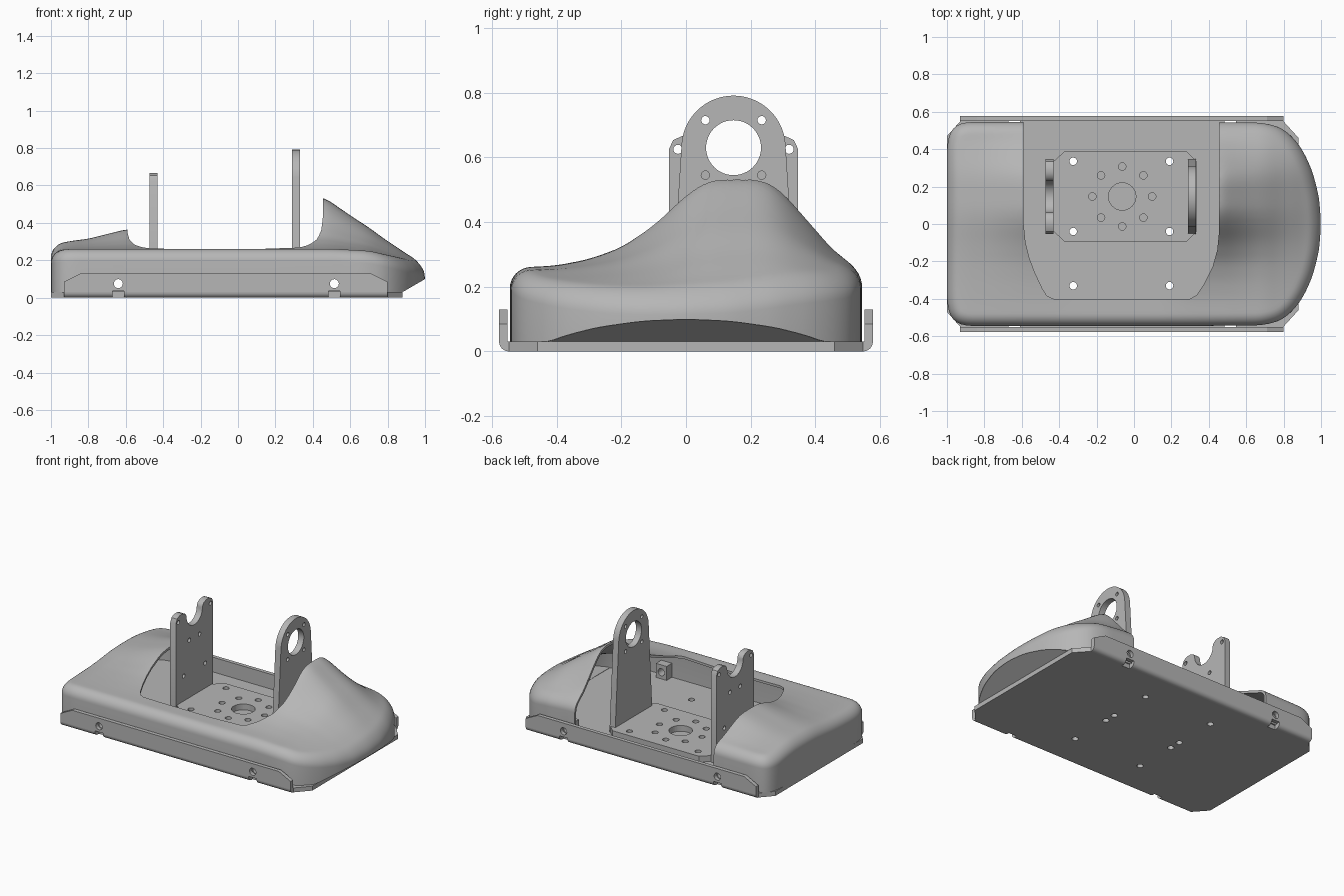
import bpy, bmesh, math
from mathutils import Vector

if "Cube" in bpy.data.objects:
    bpy.data.objects.remove(bpy.data.objects["Cube"])

grey = bpy.data.materials.new("plain_grey")
grey.use_nodes = True
grey.diffuse_color = (0.47, 0.47, 0.47, 1)
grey.node_tree.nodes["Principled BSDF"].inputs["Base Color"].default_value = grey.diffuse_color


def make_object(name, bm):
    bmesh.ops.recalc_face_normals(bm, faces=bm.faces)
    mesh = bpy.data.meshes.new(name)
    bm.to_mesh(mesh)
    bm.free()
    mesh.materials.append(grey)
    obj = bpy.data.objects.new(name, mesh)
    bpy.context.collection.objects.link(obj)
    return obj


def prism(name, pts, axis, lo, hi):
    """Extrude a 2D outline along an axis."""
    place = {"x": lambda p, t: (t, p[0], p[1]),
             "y": lambda p, t: (p[0], t, p[1]),
             "z": lambda p, t: (p[0], p[1], t)}[axis]
    bm = bmesh.new()
    face = bm.faces.new([bm.verts.new(place(p, lo)) for p in pts])
    top = bmesh.ops.extrude_face_region(bm, geom=[face])["geom"]
    shift = Vector(place((0, 0), hi - lo))
    bmesh.ops.translate(bm, vec=shift, verts=[v for v in top if isinstance(v, bmesh.types.BMVert)])
    return make_object(name, bm)


def arc(cx, cy, r, a0, a1, n):
    return [(cx + r * math.cos(math.radians(a0 + (a1 - a0) * i / n)),
             cy + r * math.sin(math.radians(a0 + (a1 - a0) * i / n))) for i in range(n + 1)]


def rod(cx, cy, r, axis, lo, hi, n=24):
    return prism("hole_cutter", arc(cx, cy, r, 0, 360, n)[:-1], axis, lo, hi)


def rect(x0, x1, y0, y1):
    return [(x0, y0), (x1, y0), (x1, y1), (x0, y1)]


def activate(obj):
    bpy.ops.object.select_all(action="DESELECT")
    obj.select_set(True)
    bpy.context.view_layer.objects.active = obj


def cut(obj, cutters):
    activate(obj)
    for c in cutters:
        mod = obj.modifiers.new("cut", "BOOLEAN")
        mod.operation, mod.solver, mod.object = "DIFFERENCE", "EXACT", c
        bpy.ops.object.modifier_apply(modifier=mod.name)
        bpy.data.objects.remove(c)


def smooth(obj, angle=35):
    activate(obj)
    bpy.ops.object.shade_smooth_by_angle(angle=math.radians(angle))


def lerp_table(table, t):
    if t <= table[0][0]:
        return table[0][1]
    for (a, va), (b, vb) in zip(table, table[1:]):
        if t <= b:
            return va + (vb - va) * (t - a) / (b - a)
    return table[-1][1]


def soft(table, t, w=0.03):
    return sum(lerp_table(table, t + k * w) for k in (-1, -0.5, 0, 0.5, 1)) / 5


# Shell height: a base level plus a ridge across y, scaled along x
BASE = [(-1, .25), (-.9, .26), (.5, .26), (.7, .25), (.85, .215), (1, .17)]
RIDGE = [(-1, .03), (-.8, .055), (-.6, .105), (-.45, .105), (-.3, 0), (.1, 0), (.3, .285),
         (.46, .275), (.6, .185), (.7, .125), (.8, .075), (.9, .035), (1, .005)]
ACROSS = [(-.5, 0), (-.4, .02), (-.3, .09), (-.2, .22), (-.1, .47), (0, .82), (.06, .97),
          (.1, 1), (.23, 1), (.29, .89), (.4, .43), (.46, .17), (.52, .03)]


def height(x, y):
    return soft(BASE, x) + soft(RIDGE, x) * soft(ACROSS, y)


def rim_height(x):
    return max(0.03, 0.03 + 0.58 * (x - 0.88))


# Plan outline of the shell, resampled evenly and softened
half = [(1, 0), (.99, .14), (.955, .28), (.905, .39), (.85, .465), (.78, .52), (.68, .542),
        (.3, .545), (-.9, .545), (-.965, .525), (-.992, .47), (-1, .4), (-1, 0)]
loop = [Vector(p) for p in half + [(x, -y) for x, y in half[-2:0:-1]]]
loop.append(loop[0])
dist = [0]
for a, b in zip(loop, loop[1:]):
    dist.append(dist[-1] + (b - a).length)
N = 200
xs = [(d, p.x) for d, p in zip(dist, loop)]
ys = [(d, p.y) for d, p in zip(dist, loop)]
outline = [Vector((lerp_table(xs, dist[-1] * i / N), lerp_table(ys, dist[-1] * i / N))) for i in range(N)]
for _ in range(2):
    outline = [(outline[i - 1] + outline[i] * 2 + outline[(i + 1) % N]) / 4 for i in range(N)]


def inset(i, d):
    t = (outline[(i + 1) % N] - outline[i - 1]).normalized()
    return outline[i] + Vector((-t.y, t.x)) * d


# Shell: wall rings, rounded shoulder rings, then rings closing on a spine
R = 0.065
rings = [[(p.x, p.y, rim_height(p.x)) for p in outline]]
for k in range(9):
    a = math.pi / 2 * k / 8
    pts = [inset(i, R * (1 - math.cos(a))) for i in range(N)]
    rings.append([(p.x, p.y, height(p.x, p.y) - R * (1 - math.sin(a))) for p in pts])
STEPS = 26
for k in range(1, STEPS + 1):
    pts = [inset(i, R).lerp(Vector((outline[i].x * 0.6, 0)), k / STEPS) for i in range(N)]
    rings.append([(p.x, p.y, height(p.x, p.y)) for p in pts])
bm = bmesh.new()
grid = [[bm.verts.new(p) for p in ring] for ring in rings]
for lower, upper in zip(grid, grid[1:]):
    for i in range(N):
        j = (i + 1) % N
        bm.faces.new((lower[i], lower[j], upper[j], upper[i]))
bmesh.ops.remove_doubles(bm, verts=bm.verts, dist=1e-4)
shell = make_object("body_shell", bm)
activate(shell)
if sum(p.normal.z * p.area for p in shell.data.polygons) < 0:
    shell.data.flip_normals()
solid = shell.modifiers.new("thickness", "SOLIDIFY")
solid.thickness, solid.offset = 0.016, -1
bpy.ops.object.modifier_apply(modifier=solid.name)

# Open the middle of the shell through to the back
side_l = [(-.59, .7), (-.59, 0), (-.58, -.1), (-.56, -.18), (-.53, -.26), (-.49, -.345), (-.465, -.385), (-.43, -.4)]
side_r = [(.3, -.4), (.335, -.38), (.375, -.32), (.42, -.23), (.445, -.14), (.455, -.04), (.455, .7)]
BOLTS = (-0.64, 0.515)
cut(shell, [prism("opening_cutter", side_l + side_r, "z", -0.1, 1.2)]
    + [rod(x, 0.075, 0.024, "y", -0.7, 0.7) for x in BOLTS])
smooth(shell)

# Sloping panel closing the underside of the nose
bm = bmesh.new()
nose = [p for p in outline[-N // 4:] + outline[:N // 4] if p.x > 0.87]
face = bm.faces.new([bm.verts.new((p.x - 0.004, p.y * 0.99, 0.03 + 0.58 * (p.x - 0.88))) for p in nose])
top = bmesh.ops.extrude_face_region(bm, geom=[face])["geom"]
bmesh.ops.translate(bm, vec=(-0.005, 0, 0.008), verts=[v for v in top if isinstance(v, bmesh.types.BMVert)])
make_object("nose_underside", bm)


def notches():
    return [prism("notch_cutter", rect(x - .03, x + .03, -.01, .036), "y", s * .57 - .035, s * .57 + .035)
            for x in BOLTS for s in (-1, 1)]


# Base plate with chamfered corners and mounting holes
corner = [(.88, .46), (.8, .548), (-.93, .548), (-1, .47)]
plate = prism("base_plate", corner + [(x, -y) for x, y in reversed(corner)], "z", 0, 0.03)
FIX_X = (-0.325, 0.19)
cut(plate, [rod(x, y, 0.02, "z", -0.1, 0.1) for x in FIX_X for y in (-.33, -.04, .04, .335)] + notches())

# Bent side flanges and shell bosses
for s, side in ((-1, "front"), (1, "back")):
    bend = [(s * y, z) for y, z in [(.548, .03)] + arc(.548, .03, .03, -90, 0, 8)]
    bend = prism(side + "_bend", bend, "x", -.93, .8)
    cut(bend, notches())
    smooth(bend)
    y0, y1 = sorted((s * .552, s * .578))
    flange = prism(side + "_flange", [(-.93, .03), (.8, .03), (.8, .085), (.71, .13), (-.84, .13), (-.93, .085)], "y", y0, y1)
    cut(flange, [rod(x, .075, .024, "y", -.7, .7) for x in BOLTS] + notches())
    y0, y1 = sorted((s * .47, s * .531))
    for x in BOLTS:
        boss = prism(side + "_boss", rect(x - .04, x + .04, .03, .125), "y", y0, y1)
        cut(boss, [rod(x, .075, .024, "y", -.7, .7)])

# Raised mounting plate with a ring of holes
C = 0.147
deck = [(-.43, .335), (-.37, .39), (.28, .39), (.335, .335), (.335, -.04), (.28, -.095), (-.37, -.095), (-.43, -.04)]
mount = prism("mounting_plate", deck, "z", 0.03, 0.07)
ring = arc(-.063, C, .16, 0, 360, 8)[:-1]
cut(mount, [rod(-.063, C, .073, "z", 0, .2, 40)] + [rod(x, y, .02, "z", 0, .2) for x, y in ring]
    + [rod(x, y, .02, "z", 0, .2) for x in FIX_X for y in (-.04, .335)])

# Upright with a round head and bearing hole
head = [(C - .2, .03), (C + .2, .03)] + arc(C, .63, .161, 5, 175, 36)
round_upright = prism("round_upright", head, "x", .29, .332)
cut(round_upright, [rod(C, .63, .085, "x", 0, .6, 48)]
    + [rod(C + a * .087, .63 + b * .085, .013, "x", 0, .6, 16) for a in (-1, 1) for b in (-1, 1)])
smooth(round_upright)

# Upright with two ears and a round notch
ear = [(.2, .03), (.2, .625), (.187, .653), (.16, .666), (.125, .666), (.098, .655), (.088, .64)]
fork = [(C + y, z) for y, z in ear] + arc(C, .63, .085, 0, -180, 24) + [(C - y, z) for y, z in reversed(ear)]
fork_upright = prism("fork_upright", fork, "x", -.472, -.43)
spots = [(.172, .625), (.055, .46), (.115, .24)]
cut(fork_upright, [rod(C + s * y, z, .014, "x", -.6, -.3, 16) for y, z in spots for s in (-1, 1)])
smooth(fork_upright)
